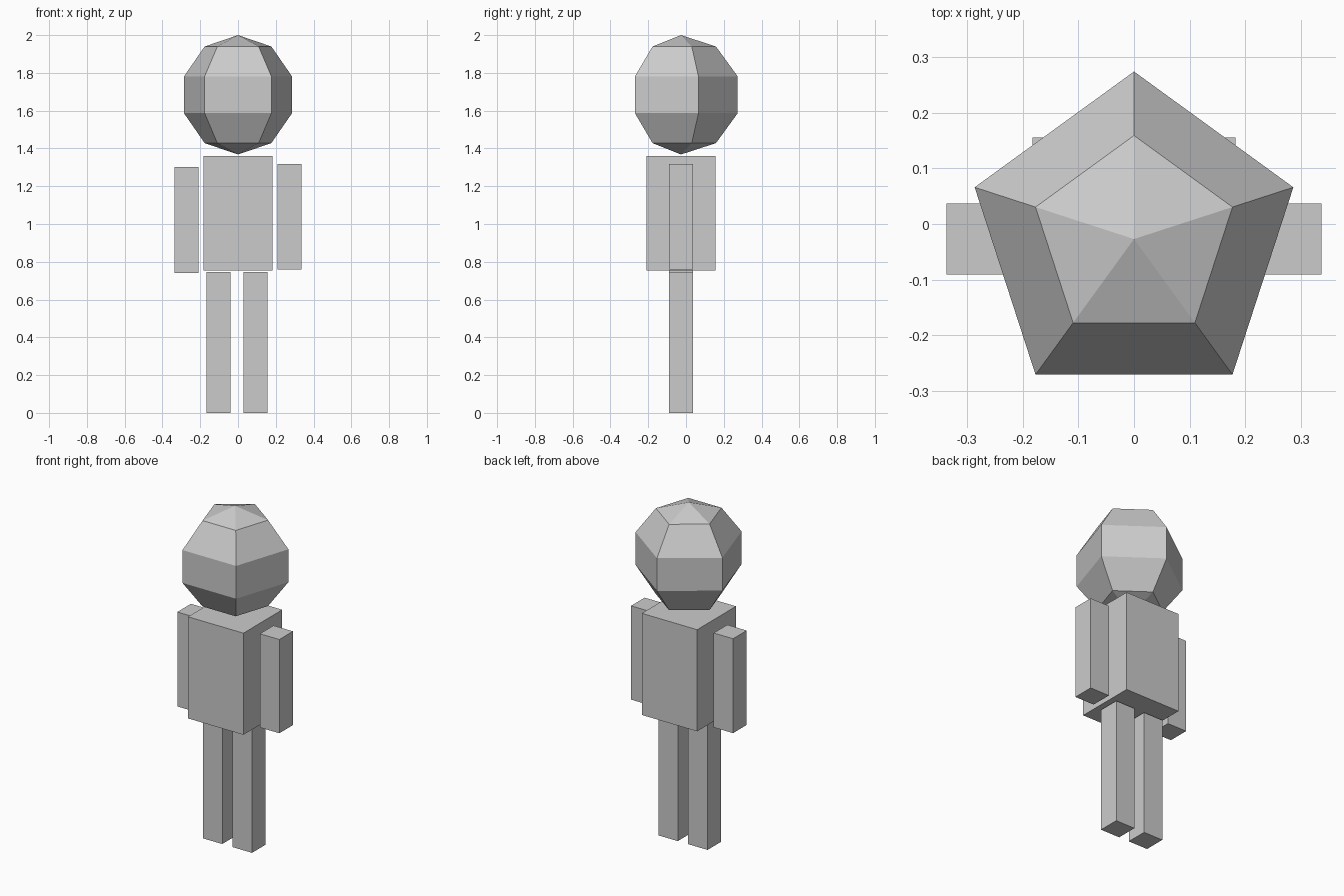
import bpy, bmesh, math
from mathutils import Matrix

if "Cube" in bpy.data.objects:
    bpy.data.objects.remove(bpy.data.objects["Cube"])

Y = -0.027  # shared depth centre of all parts


def finish(name, bm):
    bmesh.ops.recalc_face_normals(bm, faces=bm.faces[:])
    mesh = bpy.data.meshes.new(name)
    bm.to_mesh(mesh)
    bm.free()
    obj = bpy.data.objects.new(name, mesh)
    bpy.context.collection.objects.link(obj)
    return obj


def box(name, x, z0, z1, width):
    bm = bmesh.new()
    m = Matrix.Translation((x, Y, (z0 + z1) / 2)) @ Matrix.Diagonal((width, width, z1 - z0, 1))
    bmesh.ops.create_cube(bm, size=1, matrix=m)
    return finish(name, bm)


def low_sphere(name, radius, z, sides=5, rings=5):
    # stacked rings with one corner facing the back, plus two poles
    bm = bmesh.new()
    loops = []
    for r in range(1, rings):
        p = math.pi * r / rings
        loops.append([bm.verts.new((radius * math.sin(p) * math.cos(a),
                                    Y + radius * math.sin(p) * math.sin(a),
                                    z + radius * math.cos(p)))
                      for a in (math.pi / 2 + math.tau * i / sides for i in range(sides))])
    top = bm.verts.new((0, Y, z + radius))
    bottom = bm.verts.new((0, Y, z - radius))
    for i in range(sides):
        j = (i + 1) % sides
        bm.faces.new((top, loops[0][i], loops[0][j]))
        bm.faces.new((bottom, loops[-1][j], loops[-1][i]))
        for up, low in zip(loops, loops[1:]):
            bm.faces.new((up[i], low[i], low[j], up[j]))
    return finish(name, bm)


# head and torso
low_sphere("head", 0.316, 1.684)
box("torso", 0, 0.755, 1.36, 0.365)

# arms, slightly uneven in height
box("left_arm", -0.272, 0.74, 1.302, 0.128)
box("right_arm", 0.272, 0.76, 1.318, 0.128)

# legs
box("left_leg", -0.104, 0, 0.746, 0.128)
box("right_leg", 0.092, 0, 0.746, 0.128)
